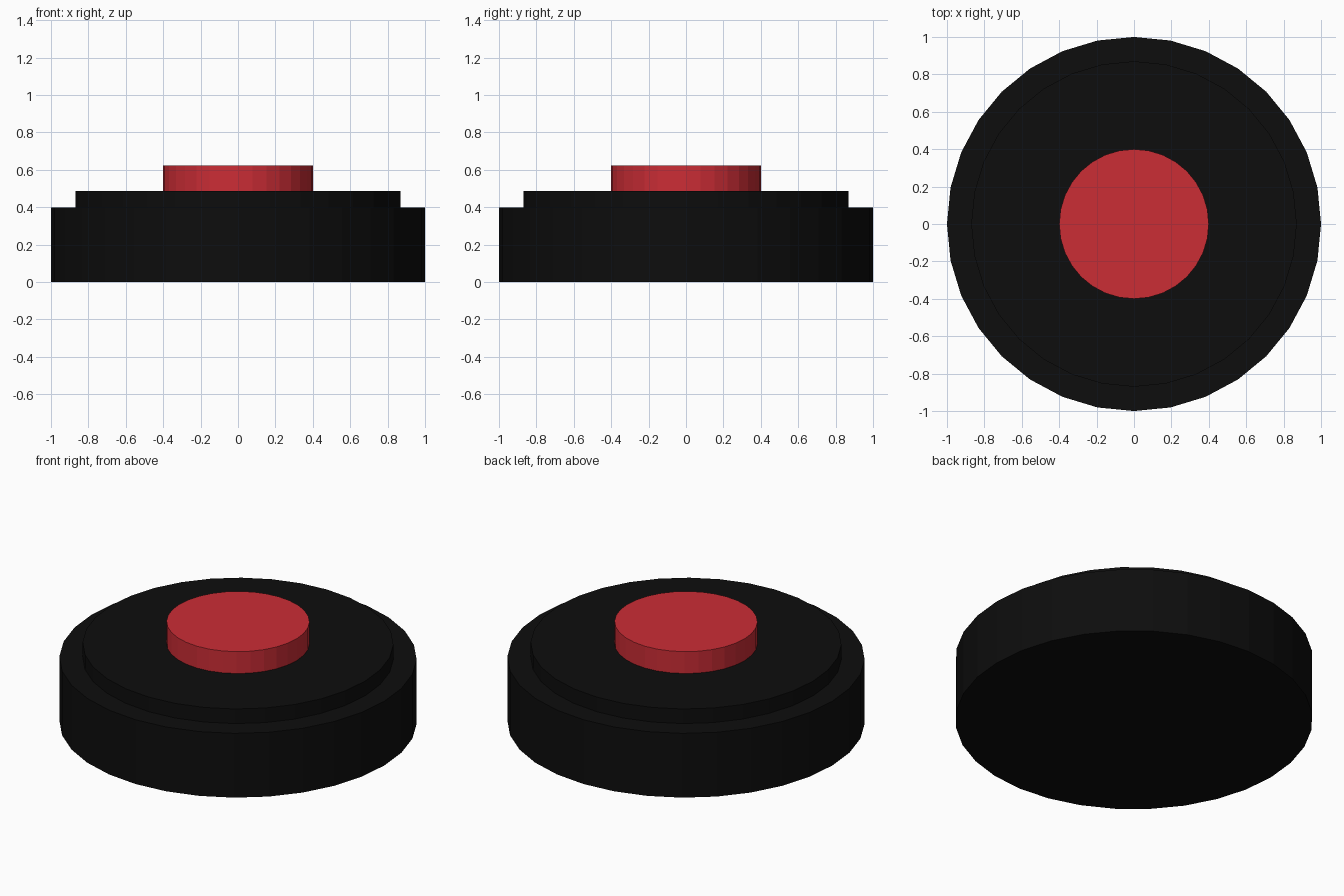
import bpy

if "Cube" in bpy.data.objects:
    bpy.data.objects.remove(bpy.data.objects["Cube"])


def material(name, rgb):
    m = bpy.data.materials.new(name)
    m.diffuse_color = (*rgb, 1.0)
    m.use_nodes = True
    m.node_tree.nodes["Principled BSDF"].inputs["Base Color"].default_value = m.diffuse_color
    return m


def disc(name, radius, z0, z1, mat, sides=32):
    """Upright cylinder from z0 to z1."""
    bpy.ops.mesh.primitive_cylinder_add(
        vertices=sides, radius=radius, depth=z1 - z0,
        location=(0, 0, (z0 + z1) / 2))
    ob = bpy.context.object
    ob.name = name
    ob.data.materials.append(mat)
    return ob


black = material("black_plastic", (0.004, 0.004, 0.004))
red = material("red_button", (0.6, 0.026, 0.036))

# Wide base, raised step and push button
disc("base", 1.0, 0.0, 0.397, black)
disc("raised_step", 0.87, 0.397, 0.487, black)
disc("push_button", 0.4, 0.487, 0.622, red)
